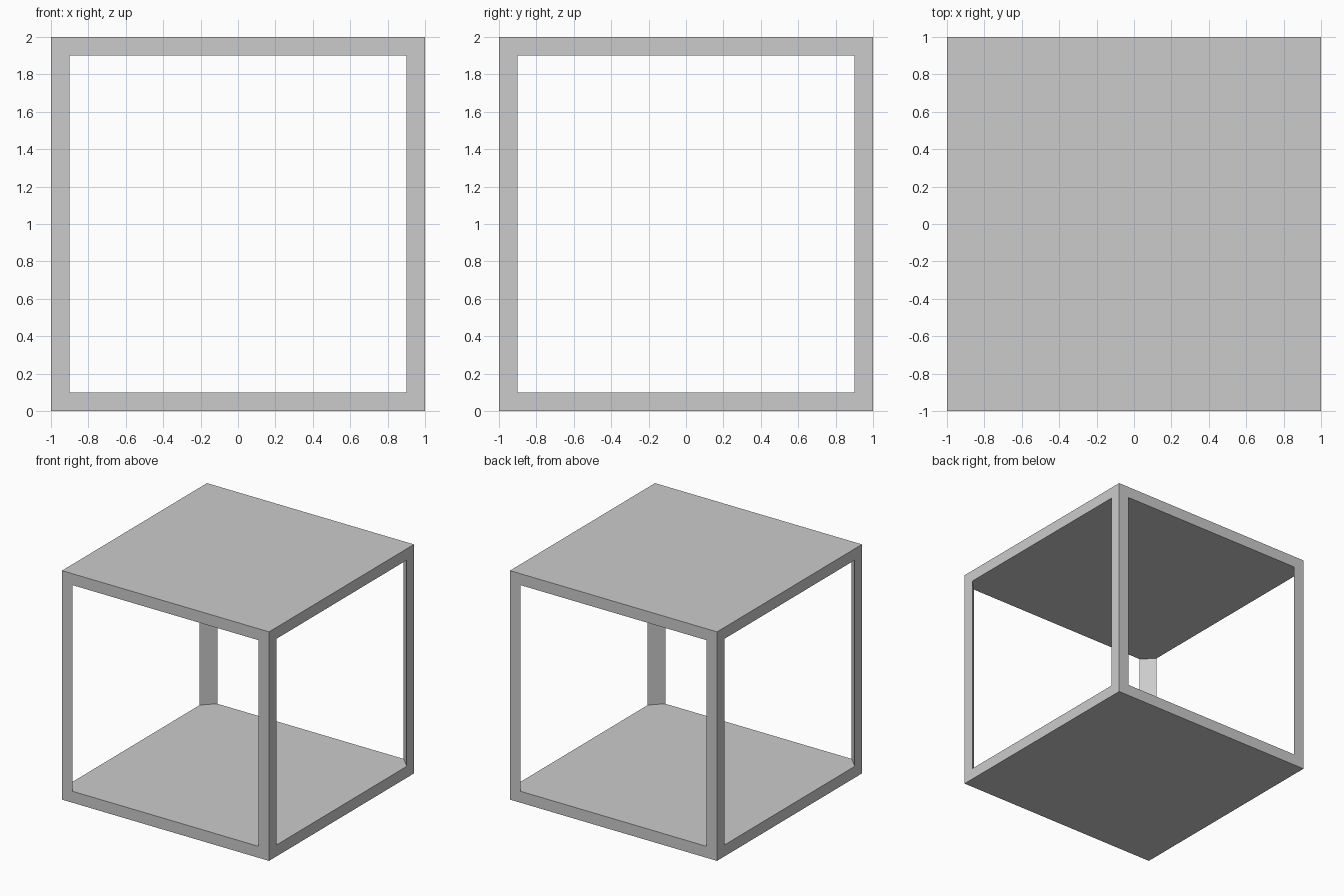
import bpy

if "Cube" in bpy.data.objects:
    bpy.data.objects.remove(bpy.data.objects["Cube"])

# Solid cube block
bpy.ops.mesh.primitive_cube_add(size=2, location=(0, 0, 1))
frame = bpy.context.object
frame.name = "open_cube_frame"

# Diamond cutter: opens all four sides and leaves triangular corner posts
bpy.ops.mesh.primitive_cylinder_add(vertices=4, radius=1.9, depth=1.8, location=(0, 0, 1))
cutter = bpy.context.object
cutter.name = "opening_cutter"

# Carve the openings, then remove the cutter
cut = frame.modifiers.new("openings", 'BOOLEAN')
cut.operation = 'DIFFERENCE'
cut.solver = 'EXACT'
cut.object = cutter
bpy.context.view_layer.objects.active = frame
bpy.ops.object.modifier_apply(modifier=cut.name)
bpy.data.objects.remove(cutter)
